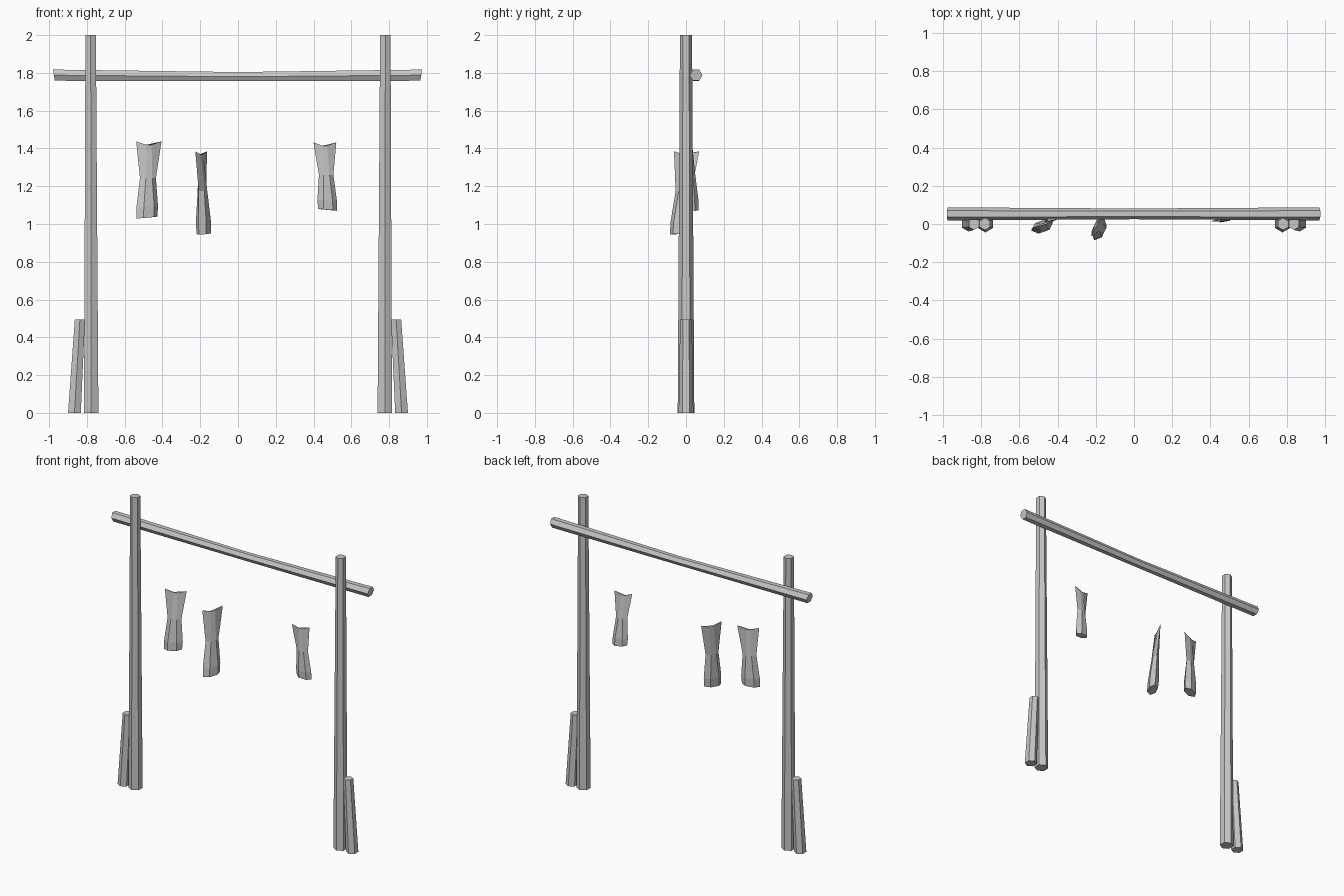
import bpy, bmesh, math
from mathutils import Vector

cube = bpy.data.objects.get("Cube")
if cube:
    bpy.data.objects.remove(cube, do_unlink=True)

# One plain grey for everything
grey = bpy.data.materials.new("plain_grey")
grey.use_nodes = True
colour = (0.58, 0.58, 0.58, 1)
grey.diffuse_color = colour
grey.node_tree.nodes["Principled BSDF"].inputs["Base Color"].default_value = colour


def loft(name, rings):
    """Join rings of points into a closed flat-shaded solid."""
    bm = bmesh.new()
    loops = [[bm.verts.new(p) for p in ring] for ring in rings]
    count = len(loops[0])
    for low, high in zip(loops, loops[1:]):
        for i in range(count):
            j = (i + 1) % count
            bm.faces.new((low[i], low[j], high[j], high[i]))
    bm.faces.new(loops[0][::-1])
    bm.faces.new(loops[-1])
    bmesh.ops.recalc_face_normals(bm, faces=bm.faces)
    mesh = bpy.data.meshes.new(name)
    bm.to_mesh(mesh)
    bm.free()
    mesh.materials.append(grey)
    obj = bpy.data.objects.new(name, mesh)
    bpy.context.collection.objects.link(obj)
    return obj


def hexagon(centre, radius, u, v):
    """Six points around a centre, with corners along u."""
    centre, u, v = Vector(centre), Vector(u), Vector(v)
    angles = [math.pi / 3 * k for k in range(6)]
    return [centre + radius * (math.cos(a) * u + math.sin(a) * v) for a in angles]


X, Y, Z = (1, 0, 0), (0, 1, 0), (0, 0, 1)

# Tall posts and short leaning braces
for side, label in ((1, "left"), (-1, "right")):
    loft(label + "_post", [hexagon((side * 0.777, 0, 0), 0.044, Y, X),
                           hexagon((side * 0.78, 0, 2), 0.032, Y, X)])
    loft(label + "_brace", [hexagon((side * 0.866, 0, 0), 0.039, Y, X),
                            hexagon((side * 0.837, 0, 0.495), 0.031, Y, X)])

# Crossbar, thinner and slightly sagging in the middle
bar = []
for x, z, radius, lean in ((-0.975, 1.788, 0.034, -0.15),
                           (0, 1.78, 0.028, 0),
                           (0.97, 1.788, 0.034, 0.15)):
    bar.append(hexagon((x, 0.053, z), radius, Y, (lean, 0, 1)))
loft("crossbar", bar)


def hanging_fish(name, top, bottom, angle, size, tilt):
    """Fish hung by its notched tail: thin tail, narrow waist, thick cut end."""
    top, bottom = Vector(top), Vector(bottom)
    turn = math.radians(angle)
    u = Vector((math.cos(turn), math.sin(turn), 0))
    v = Vector((-math.sin(turn), math.cos(turn), 0))
    # fraction down, half width, half thickness, inner corner share, notch, slope
    sections = ((0, 0.068, 0.004, 0.2, 0.018, 0),
                (0.48, 0.043, 0.018, 0.4, 0, 0),
                (0.86, 0.058, 0.028, 0.48, 0, tilt / 2),
                (1, 0.056, 0.026, 0.5, 0, tilt))
    rings = []
    for t, wide, thick, inner, notch, slope in sections:
        ring = []
        for a, b in ((1, 0), (inner, 1), (-inner, 1),
                     (-1, 0), (-inner, -1), (inner, -1)):
            drop = Vector((0, 0, a * slope - notch * abs(b)))
            ring.append(top.lerp(bottom, t) + size * (u * a * wide + v * b * thick) + drop)
        rings.append(ring)
    loft(name, rings)


hanging_fish("fish_right", (-0.472, 0, 1.437), (-0.482, -0.015, 1.034), 19, 1.04, 0.005)
hanging_fish("fish_middle", (-0.195, 0.003, 1.385), (-0.181, -0.03, 0.948), 65, 1.08, 0.004)
hanging_fish("fish_left", (0.46, 0.022, 1.432), (0.474, 0.04, 1.075), 9, 0.9, -0.005)
